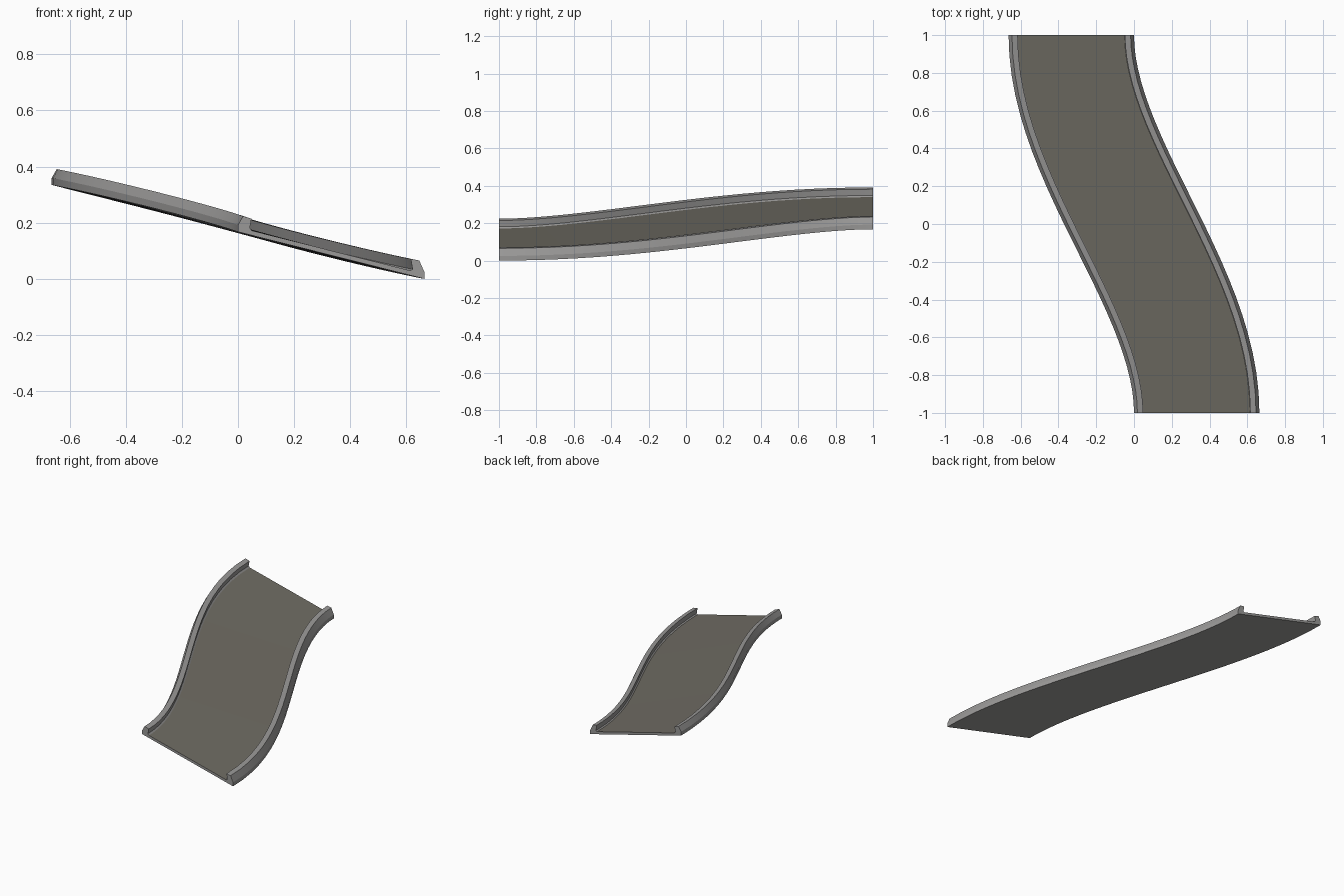
import bpy, bmesh, math

if "Cube" in bpy.data.objects:
    bpy.data.objects.remove(bpy.data.objects["Cube"])

W = 0.332       # half width
SHIFT = 0.332   # sideways travel of the centre line (each way)
BANK = 0.252    # sideways slope of the track
STEPS = 24


def material(name, rgb):
    m = bpy.data.materials.new(name)
    m.diffuse_color = (*rgb, 1)
    m.use_nodes = True
    m.node_tree.nodes["Principled BSDF"].inputs["Base Color"].default_value = m.diffuse_color
    return m


grey = material("light_grey", (0.32, 0.315, 0.31))
road = material("warm_dark_grey", (0.16, 0.15, 0.125))


def place(u, h, t):
    """Point at sideways offset u and height h on the S-shaped centre line."""
    s = t * t * (3 - 2 * t)
    slope = -SHIFT * 6 * t * (1 - t)
    n = math.hypot(1, slope)
    x = SHIFT * (1 - 2 * s) + u / n
    y = -1 + 2 * t - u * slope / n
    z = 2 * BANK * W * s + BANK * (W - u) + h
    return x, y, z


def sweep(name, profile, mats, top_edge=None):
    """Sweep a closed cross-section along the track; top_edge gets material 1."""
    bm = bmesh.new()
    rings = [[bm.verts.new(place(u, h, i / STEPS)) for u, h in profile]
             for i in range(STEPS + 1)]
    n = len(profile)
    for a, b in zip(rings, rings[1:]):
        for k in range(n):
            f = bm.faces.new((a[k], a[(k + 1) % n], b[(k + 1) % n], b[k]))
            f.material_index = 1 if k == top_edge else 0
    bm.faces.new(rings[0])
    bm.faces.new(rings[-1])
    bmesh.ops.recalc_face_normals(bm, faces=bm.faces)
    me = bpy.data.meshes.new(name)
    bm.to_mesh(me)
    bm.free()
    for m in mats:
        me.materials.append(m)
    ob = bpy.data.objects.new(name, me)
    bpy.context.collection.objects.link(ob)
    bpy.context.view_layer.objects.active = ob
    ob.select_set(True)
    bpy.ops.object.shade_smooth_by_angle(angle=math.radians(20))
    ob.select_set(False)


# Whole trough in one section: outer walls, raised rails and road surface
left = [(-W, 0), (-W, 0.025), (-W + 0.018, 0.061), (-W + 0.048, 0.059),
        (-W + 0.042, 0.024), (-W + 0.05, 0.017)]
right = [(-u, h) for u, h in reversed(left)]
sweep("banked_track", left + right, [grey, road], top_edge=len(left) - 1)
